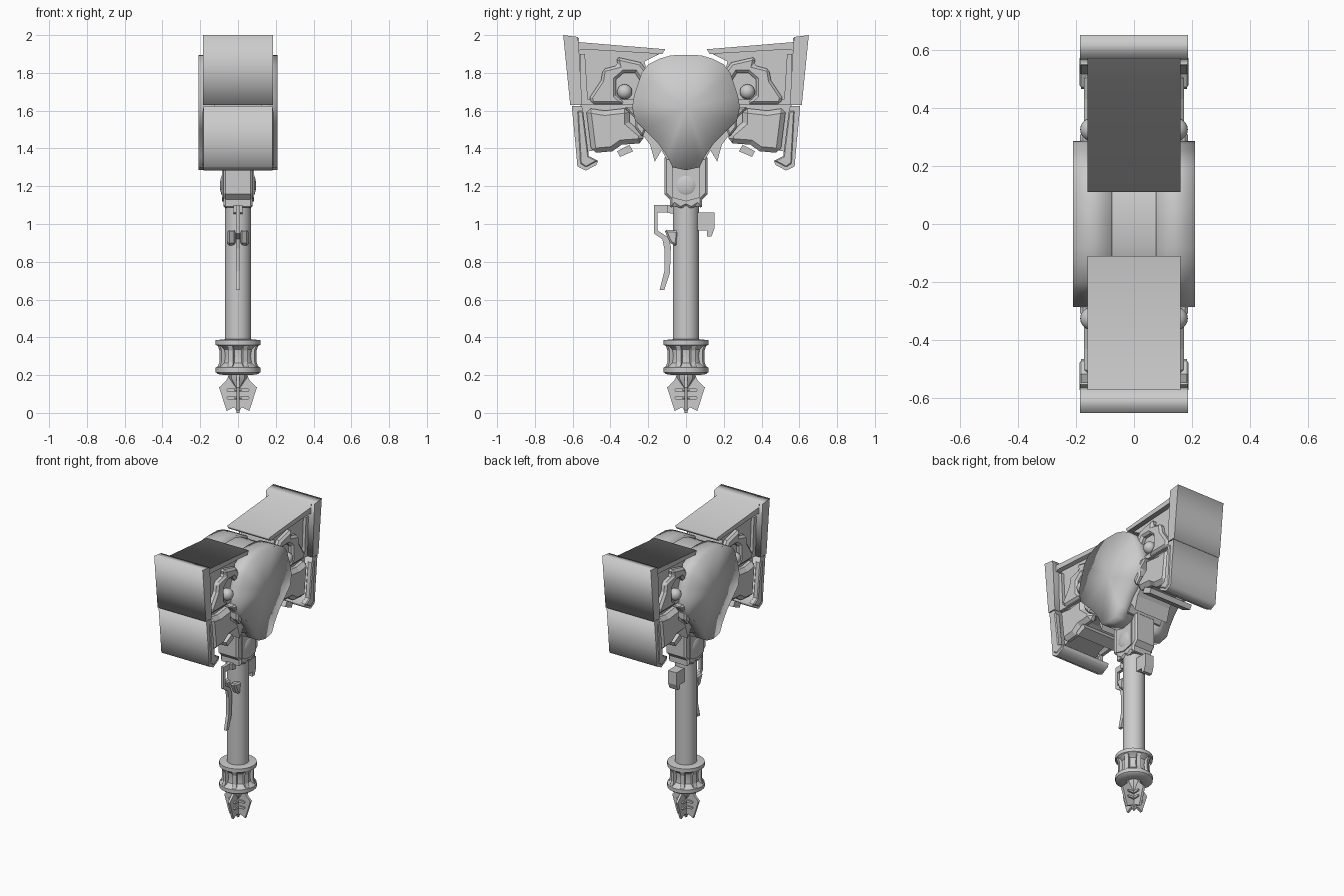
import bpy, bmesh, math
from mathutils import Matrix, Vector

if "Cube" in bpy.data.objects:
    bpy.data.objects.remove(bpy.data.objects["Cube"])

grey = bpy.data.materials.new("plain_grey")
grey.use_nodes = True
grey.diffuse_color = (0.6, 0.6, 0.6, 1)
grey.node_tree.nodes["Principled BSDF"].inputs["Base Color"].default_value = (0.6, 0.6, 0.6, 1)


def finish(name, bm):
    bmesh.ops.recalc_face_normals(bm, faces=bm.faces)
    me = bpy.data.meshes.new(name)
    bm.to_mesh(me)
    bm.free()
    me.materials.append(grey)
    ob = bpy.data.objects.new(name, me)
    bpy.context.collection.objects.link(ob)
    return ob


def prism(name, pts, x0, x1, sy=1, style="flat", bevel=0):
    """Extrude a (y, z) outline along x. Styles: flat, rim (smooth sides), full (smooth all over)."""
    bm = bmesh.new()
    rings = [[bm.verts.new((x, y * sy, z)) for y, z in pts] for x in (x0, x1)]
    n = len(pts)
    caps = [bm.faces.new(r) for r in rings]
    for i in range(n):
        j = (i + 1) % n
        f = bm.faces.new((rings[0][i], rings[0][j], rings[1][j], rings[1][i]))
        f.smooth = style != "flat"
    if style == "rim":
        for cap in caps:
            for e in cap.edges:
                e.smooth = False
    if style == "full":
        for f in bmesh.ops.poke(bm, faces=caps)["faces"]:
            f.smooth = True
    ob = finish(name, bm)
    if bevel:
        mod = ob.modifiers.new("chamfer", "BEVEL")
        mod.width = bevel
        mod.segments = 1
        mod.angle_limit = math.radians(60)
        mod.limit_method = "ANGLE"
    return ob


def lathe(name, profile, sides=24):
    """Turn an (r, z) profile around the z axis."""
    bm = bmesh.new()
    rings = [[bm.verts.new((r * math.cos(2 * math.pi * k / sides),
                            r * math.sin(2 * math.pi * k / sides), z)) for k in range(sides)]
             for r, z in profile]
    for a, b in zip(rings, rings[1:]):
        for k in range(sides):
            m = (k + 1) % sides
            bm.faces.new((a[k], a[m], b[m], b[k]))
    bm.faces.new(rings[0])
    bm.faces.new(rings[-1])
    ob = finish(name, bm)
    smooth(ob)
    return ob


def smooth(ob, angle=35):
    bpy.ops.object.select_all(action="DESELECT")
    ob.select_set(True)
    bpy.context.view_layer.objects.active = ob
    bpy.ops.object.shade_smooth_by_angle(angle=math.radians(angle))


def ball(name, centre, radius, x_scale=1):
    bm = bmesh.new()
    m = Matrix.Translation(Vector(centre)) @ Matrix.Diagonal((x_scale, 1, 1, 1))
    bmesh.ops.create_uvsphere(bm, u_segments=20, v_segments=12, radius=radius, matrix=m)
    for f in bm.faces:
        f.smooth = True
    return finish(name, bm)


def both(half):
    """Complete a half outline by mirroring it in y."""
    return half + [(-y, z) for y, z in reversed(half) if y > 0]


# Round hub of the head: two side shells and a narrower middle band
hub = both([(0, 1.895), (.08, 1.893), (.14, 1.875), (.2, 1.845), (.235, 1.8), (.255, 1.74), (.275, 1.68),
            (.285, 1.62), (.27, 1.55), (.22, 1.5), (.15, 1.43), (.1, 1.36), (.07, 1.3), (0, 1.285)])
band = [(y * .95, 1.6 + (z - 1.6) * .95) for y, z in hub]
prism("hub_band", band, -.09, .09, style="rim")
for side, s in (("left", 1), ("right", -1)):
    prism(side + "_hub_shell", hub, .075 * s, .21 * s, style="full")

# Pointed bracket beneath the hub
prism("hub_bracket", both([(0, 1.5), (.25, 1.5), (.19, 1.42), (.165, 1.33), (.13, 1.39), (.1, 1.34), (0, 1.32)]),
      -.13, .13)

# Striking heads, one at each end
upper_plate = [(.65, 2), (.572, 1.99), (.565, 1.9), (.55, 1.63), (.613, 1.63), (.63, 1.8)]
top_slab = [(.61, 1.985), (.567, 1.985), (.568, 1.963), (.11, 1.925), (.125, 1.9), (.55, 1.925), (.6, 1.9)]
lower_plate = [(.605, 1.625), (.55, 1.625), (.525, 1.36), (.465, 1.335), (.475, 1.312), (.53, 1.283), (.575, 1.305),
               (.585, 1.42)]
core = [(.58, 1.935), (.14, 1.9), (.22, 1.86), (.15, 1.6), (.22, 1.46), (.3, 1.45), (.38, 1.41), (.54, 1.38)]
claw_panel = [(.37, 1.885), (.24, 1.855), (.2, 1.8), (.23, 1.74), (.27, 1.8), (.33, 1.8), (.37, 1.765), (.37, 1.68),
              (.32, 1.635), (.5, 1.635), (.51, 1.67), (.45, 1.76), (.44, 1.82), (.36, 1.84)]
cheek_panel = [(.53, 1.615), (.43, 1.6), (.3, 1.615), (.3, 1.54), (.23, 1.48), (.22, 1.43), (.27, 1.425),
               (.34, 1.42), (.39, 1.385), (.5, 1.375)]
edge_strip = [(.575, 1.6), (.545, 1.6), (.515, 1.36), (.465, 1.335), (.53, 1.3), (.56, 1.32)]
clasp = [(.28, 1.385), (.35, 1.355), (.365, 1.385), (.3, 1.42)]
rail = [(.56, 1.9), (.535, 1.9), (.52, 1.66), (.25, 1.66), (.25, 1.63), (.555, 1.63)]
fin = [(.33, 1.62), (.25, 1.62), (.2, 1.53), (.23, 1.46), (.27, 1.51), (.27, 1.56)]
for end, sy in (("front", -1), ("back", 1)):
    prism(end + "_upper_plate", upper_plate, -.185, .185, sy, "rim")
    prism(end + "_top_slab", top_slab, -.16, .16, sy, "rim")
    prism(end + "_lower_plate", lower_plate, -.183, .183, sy, "rim")
    prism(end + "_head_core", core, -.125, .125, sy)
    prism(end + "_clasp", clasp, -.165, .165, sy)
    for side, s in (("left", 1), ("right", -1)):
        tag = end + "_" + side
        prism(tag + "_claw_panel", claw_panel, .1 * s, .16 * s, sy, bevel=.014)
        prism(tag + "_cheek_panel", cheek_panel, .1 * s, .172 * s, sy, bevel=.025)
        prism(tag + "_edge_strip", edge_strip, .15 * s, .188 * s, sy, bevel=.006)
        prism(tag + "_rail", rail, .1 * s, .145 * s, sy)
        prism(tag + "_fin", fin, .1 * s, .185 * s, sy, bevel=.01)
        ball(tag + "_rivet", (.145 * s, .325 * sy, 1.7), .04)

# Neck with a round boss on each side
prism("neck", both([(0, 1.36), (.115, 1.36), (.115, 1.16), (.085, 1.13), (.085, 1.08), (.06, 1.1), (.03, 1.08),
                    (0, 1.095)]), -.078, .078, bevel=.018)
prism("neck_spine", both([(0, 1.33), (.075, 1.33), (.075, 1.14), (0, 1.12)]), -.086, .086)
for side, s in (("left", 1), ("right", -1)):
    ball(side + "_neck_boss", (.07 * s, 0, 1.205), .065, .4)

# Shaft and ribbed collar
lathe("shaft", [(.07, .3), (.07, 1.12)], 16)
lathe("collar", [(.07, .2), (.105, .205), (.118, .215), (.118, .24), (.1, .25), (.085, .265), (.08, .3),
                 (.085, .335), (.1, .35), (.118, .36), (.118, .385), (.07, .39)])
for k in range(8):
    rib = prism("collar_rib", [(.06, .24), (.112, .24), (.1, .27), (.1, .33), (.112, .36), (.06, .36)], -.014, .014)
    rib.rotation_euler.z = math.pi * (k + .5) / 4

# Crossed fins at the foot of the shaft
lathe("foot_cone", [(.012, .13), (.05, .185), (.05, .215)], 8)
blade = both([(0, .21), (.045, .21), (.06, .175), (.1, .135), (.06, .01), (.02, .03), (0, .0)])
for k in range(2):
    ob = prism("foot_fin", blade, -.008, .008)
    ob.rotation_euler.z = math.pi / 2 * k
    for z in (.08, .12):
        bar = prism("foot_bar", both([(0, z + .008), (.055, z + .008), (.062, z), (.055, z - .008), (0, z - .008)]),
                    -.018, .018)
        bar.rotation_euler.z = math.pi / 2 * k

# Front hook, its wedges, and the block behind the shaft
prism("front_hook", [(.05, 1.1), (.17, 1.1), (.17, .95), (.125, .92), (.115, .87), (.115, .75), (.14, .65), (.115, .65),
                     (.085, .74), (.08, .88), (.095, .93), (.15, .965), (.15, 1.06), (.05, 1.06)],
      -.01, .01, -1)
prism("hook_mount", [(.05, 1.1), (.1, 1.1), (.1, 1.06), (.05, 1.05)], -.025, .025, -1)
for side, s in (("left", 1), ("right", -1)):
    prism(side + "_hook_wedge", [(.04, .965), (.115, .97), (.085, .9), (.05, .88)], .012 * s, .055 * s, -1, bevel=.01)
prism("back_block", [(.05, 1.06), (.15, 1.06), (.15, .975), (.135, .935), (.11, .935), (.11, .965), (.05, .965)],
      -.032, .032)
